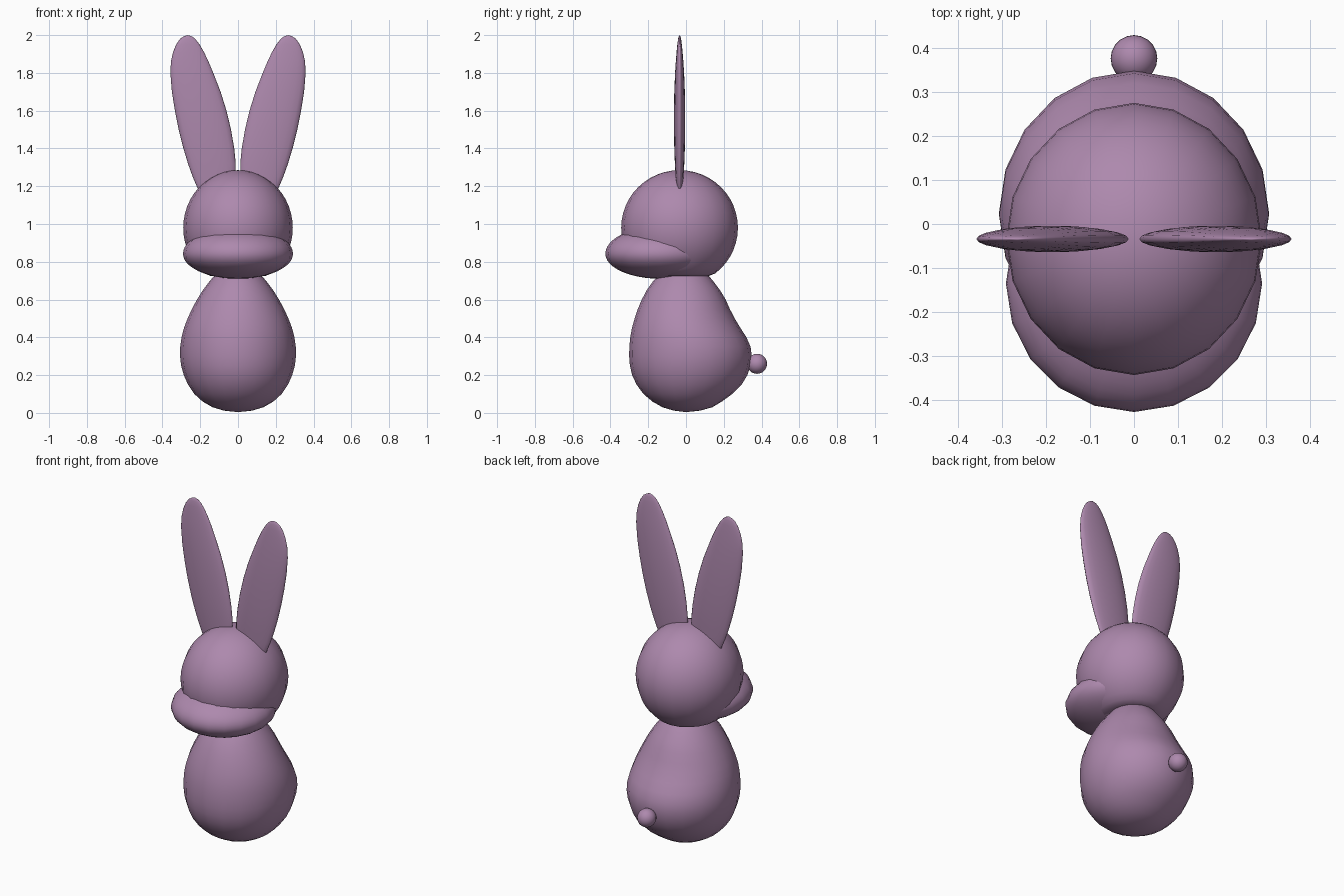
import bpy, bmesh
from math import sin, cos, pi

mat = bpy.data.materials.new("mauve")
mat.diffuse_color = (0.42, 0.25, 0.42, 1)
SIDES = 20


def finish(bm, name):
    bmesh.ops.recalc_face_normals(bm, faces=bm.faces)
    for f in bm.faces:
        f.smooth = True
    me = bpy.data.meshes.new(name)
    bm.to_mesh(me)
    bm.free()
    ob = bpy.data.objects.new(name, me)
    bpy.context.collection.objects.link(ob)
    me.materials.append(mat)
    return ob


def loft(name, bottom, rings, top, sides=SIDES):
    """Skin elliptical rings (cx, cy, z, rx, ry) between two pole points."""
    bm = bmesh.new()
    loops = [[bm.verts.new((cx + rx * sin(2 * pi * i / sides),
                            cy + ry * cos(2 * pi * i / sides), z))
              for i in range(sides)] for cx, cy, z, rx, ry in rings]
    for a, b in zip(loops, loops[1:]):
        for i in range(sides):
            j = (i + 1) % sides
            bm.faces.new((a[i], a[j], b[j], b[i]))
    for loop, pole in ((loops[0], bottom), (loops[-1], top)):
        p = bm.verts.new(pole)
        for i in range(sides):
            bm.faces.new((loop[i], loop[(i + 1) % sides], p))
    return finish(bm, name)


def ball(name, centre, rx, ry, rz_up, rz_down, floor=0, segs=SIDES, rows=24):
    """Ellipsoid with separate upper and lower heights, flattened at floor."""
    bm = bmesh.new()
    bmesh.ops.create_uvsphere(bm, u_segments=segs, v_segments=rows, radius=1)
    for v in bm.verts:
        x, y, z = v.co
        z *= rz_up if z > 0 else rz_down
        v.co = (centre[0] + x * rx, centre[1] + y * ry, max(centre[2] + z, floor))
    return finish(bm, name)


# Pear-shaped body: z, half width, front y, back y
body = [(0.012, 0.075, -0.065, 0.075), (0.03, 0.135, -0.125, 0.140),
        (0.06, 0.187, -0.178, 0.190), (0.10, 0.231, -0.225, 0.245),
        (0.15, 0.265, -0.262, 0.295), (0.20, 0.287, -0.285, 0.325),
        (0.25, 0.301, -0.297, 0.342), (0.30, 0.307, -0.301, 0.348),
        (0.35, 0.306, -0.300, 0.342), (0.40, 0.299, -0.295, 0.320),
        (0.45, 0.286, -0.286, 0.288), (0.50, 0.267, -0.272, 0.258),
        (0.55, 0.244, -0.255, 0.232), (0.60, 0.217, -0.234, 0.210),
        (0.65, 0.186, -0.208, 0.180), (0.70, 0.148, -0.172, 0.142),
        (0.75, 0.105, -0.125, 0.100), (0.785, 0.06, -0.07, 0.055)]
loft("body", (0, 0, 0.004),
     [(0, (f + b) / 2, z, w, (b - f) / 2) for z, w, f, b in body],
     (0, 0, 0.80))

# Head, broad muzzle and tail
ball("head", (0, -0.034, 0.98), 0.29, 0.309, 0.305, 0.305, floor=0.725)
ball("muzzle", (0, -0.135, 0.842), 0.291, 0.292, 0.145, 0.132)
ball("tail", (0, 0.376, 0.26), 0.053, 0.053, 0.053, 0.053, rows=16)

# Tall flat ears: z, outer x, inner x, half thickness
ear = [(1.12, 0.168, 0.055, 0.011), (1.18, 0.210, 0.025, 0.017),
       (1.25, 0.240, 0.012, 0.021), (1.32, 0.265, 0.012, 0.025),
       (1.40, 0.289, 0.020, 0.028), (1.50, 0.314, 0.037, 0.030),
       (1.60, 0.334, 0.061, 0.030), (1.70, 0.350, 0.092, 0.028),
       (1.80, 0.358, 0.131, 0.024), (1.86, 0.355, 0.156, 0.020),
       (1.91, 0.344, 0.180, 0.016), (1.95, 0.328, 0.203, 0.012),
       (1.98, 0.307, 0.226, 0.008), (1.994, 0.286, 0.245, 0.004)]
for side, label in ((-1, "right_ear"), (1, "left_ear")):
    loft(label, (side * 0.11, -0.034, 1.09),
         [(side * (o + i) / 2, -0.034, z, (o - i) / 2, t) for z, o, i, t in ear],
         (side * 0.266, -0.034, 2.0))
